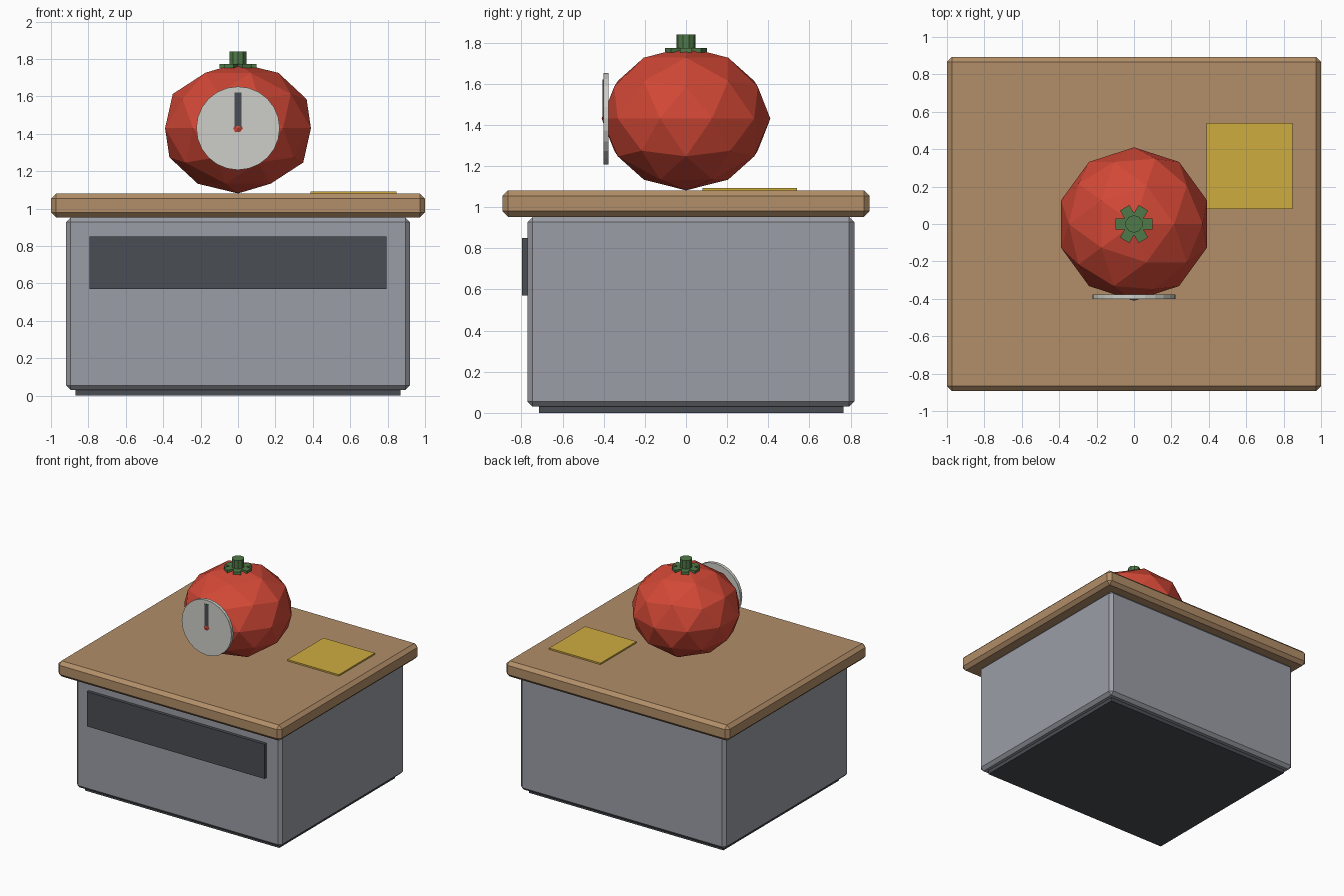
import bpy, bmesh, math
from mathutils import Matrix, Vector

if "Cube" in bpy.data.objects:
    bpy.data.objects.remove(bpy.data.objects["Cube"])


def srgb(r, g, b):
    def lin(c):
        c /= 255
        return c / 12.92 if c <= 0.04045 else ((c + 0.055) / 1.055) ** 2.4
    return (lin(r), lin(g), lin(b), 1)


def material(name, *rgb):
    m = bpy.data.materials.new(name)
    m.diffuse_color = srgb(*rgb)
    m.use_nodes = True
    m.node_tree.nodes["Principled BSDF"].inputs["Base Color"].default_value = m.diffuse_color
    return m


WOOD = material("wood", 178, 142, 104)
STEEL = material("grey metal", 154, 157, 165)
DARK = material("dark grey", 74, 77, 83)
RED = material("tomato red", 210, 72, 54)
GREEN = material("leaf green", 80, 122, 72)
WHITE = material("dial white", 206, 206, 200)
YELLOW = material("note yellow", 206, 172, 64)


def finish(name, bm, mat):
    bmesh.ops.recalc_face_normals(bm, faces=bm.faces)
    me = bpy.data.meshes.new(name)
    bm.to_mesh(me)
    bm.free()
    me.materials.append(mat)
    ob = bpy.data.objects.new(name, me)
    bpy.context.collection.objects.link(ob)
    return ob


def box(name, lo, hi, mat, bevel=0, turn=0):
    lo, hi = Vector(lo), Vector(hi)
    bm = bmesh.new()
    bmesh.ops.create_cube(bm, size=1)
    bmesh.ops.scale(bm, vec=hi - lo, verts=bm.verts)
    bmesh.ops.translate(bm, vec=(lo + hi) / 2, verts=bm.verts)
    if bevel:
        bmesh.ops.bevel(bm, geom=bm.edges[:], offset=bevel, segments=1,
                        profile=0.5, affect='EDGES')
    if turn:
        bmesh.ops.rotate(bm, matrix=Matrix.Rotation(turn, 3, 'Z'), verts=bm.verts)
    return finish(name, bm, mat)


def cylinder(name, center, radius, depth, sides, mat, facing_front=False):
    bm = bmesh.new()
    rot = Matrix.Rotation(math.pi / 2, 4, 'X') if facing_front else Matrix()
    bmesh.ops.create_cone(bm, cap_ends=True, segments=sides, radius1=radius,
                          radius2=radius, depth=depth,
                          matrix=Matrix.Translation(center) @ rot)
    return finish(name, bm, mat)


# Cabinet: plinth, body, drawer front, worktop
box("plinth", (-0.87, -0.715, 0), (0.87, 0.765, 0.06), DARK)
box("cabinet_body", (-0.92, -0.77, 0.03), (0.92, 0.818, 0.953), STEEL, 0.025)
box("drawer_front", (-0.795, -0.796, 0.57), (0.795, -0.76, 0.85), DARK)
box("worktop", (-1, -0.893, 0.953), (1, 0.893, 1.08), WOOD, 0.027)

# Paper note on the worktop
box("note", (0.387, 0.08, 1.075), (0.847, 0.54, 1.092), YELLOW)

# Tomato: squashed low-poly sphere
bm = bmesh.new()
bmesh.ops.create_icosphere(bm, subdivisions=2, radius=0.41)
bmesh.ops.scale(bm, vec=(1, 1, 0.85), verts=bm.verts)
bmesh.ops.translate(bm, vec=(0, 0, 1.43), verts=bm.verts)
finish("tomato", bm, RED)

# Timer dial and hand on the front
cylinder("dial", (0, -0.389, 1.43), 0.223, 0.025, 24, WHITE, True)
box("dial_hand", (-0.018, -0.405, 1.43), (0.018, -0.392, 1.62), DARK)

# Stem with six leaves
cylinder("stem", (0, 0, 1.79), 0.047, 0.1, 10, GREEN)
for i in range(6):
    box(f"leaf_{i + 1}", (0.01, -0.029, 1.752), (0.1, 0.029, 1.773), GREEN,
        turn=i * math.pi / 3)
